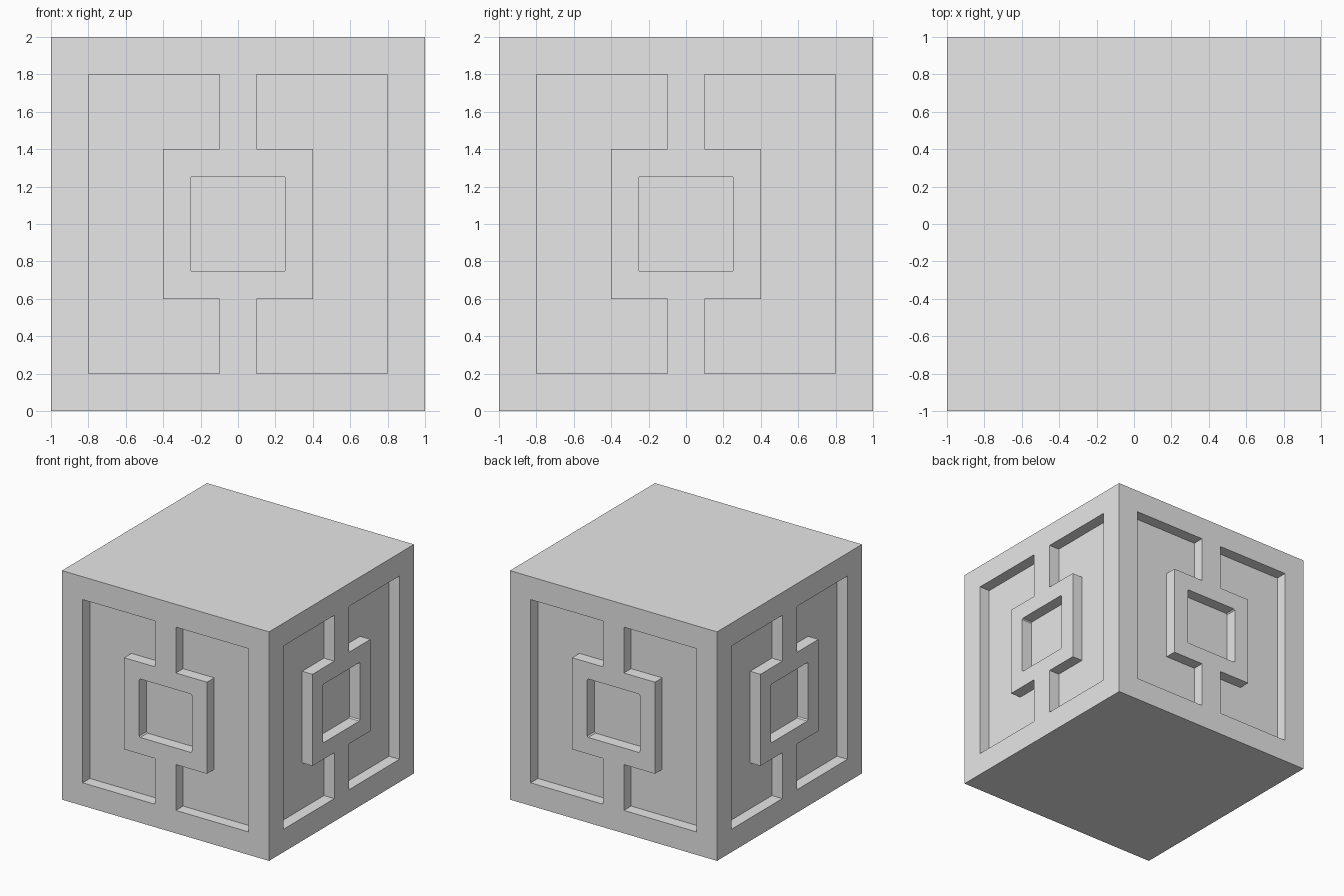
import bpy, bmesh, math
from mathutils import Matrix

if "Cube" in bpy.data.objects:
    bpy.data.objects.remove(bpy.data.objects["Cube"])

DEPTH = 0.1   # recess depth on every side face

grey = bpy.data.materials.new("plain_grey")
grey.diffuse_color = (0.8, 0.8, 0.8, 1)
grey.use_nodes = True
grey.node_tree.nodes["Principled BSDF"].inputs["Base Color"].default_value = grey.diffuse_color


def prism(bm, outline, y0, y1):
    """Extrude an (x, z) outline along y."""
    face = bm.faces.new([bm.verts.new((x, y0, z)) for x, z in outline])
    new = bmesh.ops.extrude_face_region(bm, geom=[face])["geom"]
    bmesh.ops.translate(bm, vec=(0, y1 - y0, 0),
                        verts=[v for v in new if isinstance(v, bmesh.types.BMVert)])


# solid block
bpy.ops.mesh.primitive_cube_add(size=2, location=(0, 0, 1))
block = bpy.context.object
block.name = "carved_block"
block.data.materials.append(grey)

# C-shaped panel recess and square centre recess with tiny bevelled corners
c_shape = [(0.1, 0.2), (0.8, 0.2), (0.8, 1.8), (0.1, 1.8),
           (0.1, 1.4), (0.4, 1.4), (0.4, 0.6), (0.1, 0.6)]
h, c = 0.255, 0.01
square = []
for sx, sz in ((1, 1), (-1, 1), (-1, -1), (1, -1)):
    pair = [(sx * h, 1 + sz * (h - c)), (sx * (h - c), 1 + sz * h)]
    square += pair if sx * sz > 0 else pair[::-1]

# recess cutters, mirrored and repeated on the four sides
bm = bmesh.new()
for outline in (c_shape, [(-x, z) for x, z in c_shape], square):
    prism(bm, outline, -1.1, -1 + DEPTH)
side = bm.verts[:] + bm.edges[:] + bm.faces[:]
for i in range(1, 4):
    copy = bmesh.ops.duplicate(bm, geom=side)["geom"]
    bmesh.ops.rotate(bm, cent=(0, 0, 0), matrix=Matrix.Rotation(i * math.pi / 2, 3, "Z"),
                     verts=[v for v in copy if isinstance(v, bmesh.types.BMVert)])
bmesh.ops.recalc_face_normals(bm, faces=bm.faces)
mesh = bpy.data.meshes.new("recess_cutter")
bm.to_mesh(mesh)
bm.free()
mesh.materials.append(grey)
cutter = bpy.data.objects.new("recess_cutter", mesh)
bpy.context.collection.objects.link(cutter)

# carve the recesses, then drop the cutter
mod = block.modifiers.new("carve", "BOOLEAN")
mod.operation, mod.solver, mod.object = "DIFFERENCE", "EXACT", cutter
bpy.context.view_layer.objects.active = block
bpy.ops.object.modifier_apply(modifier=mod.name)
bpy.data.objects.remove(cutter)
